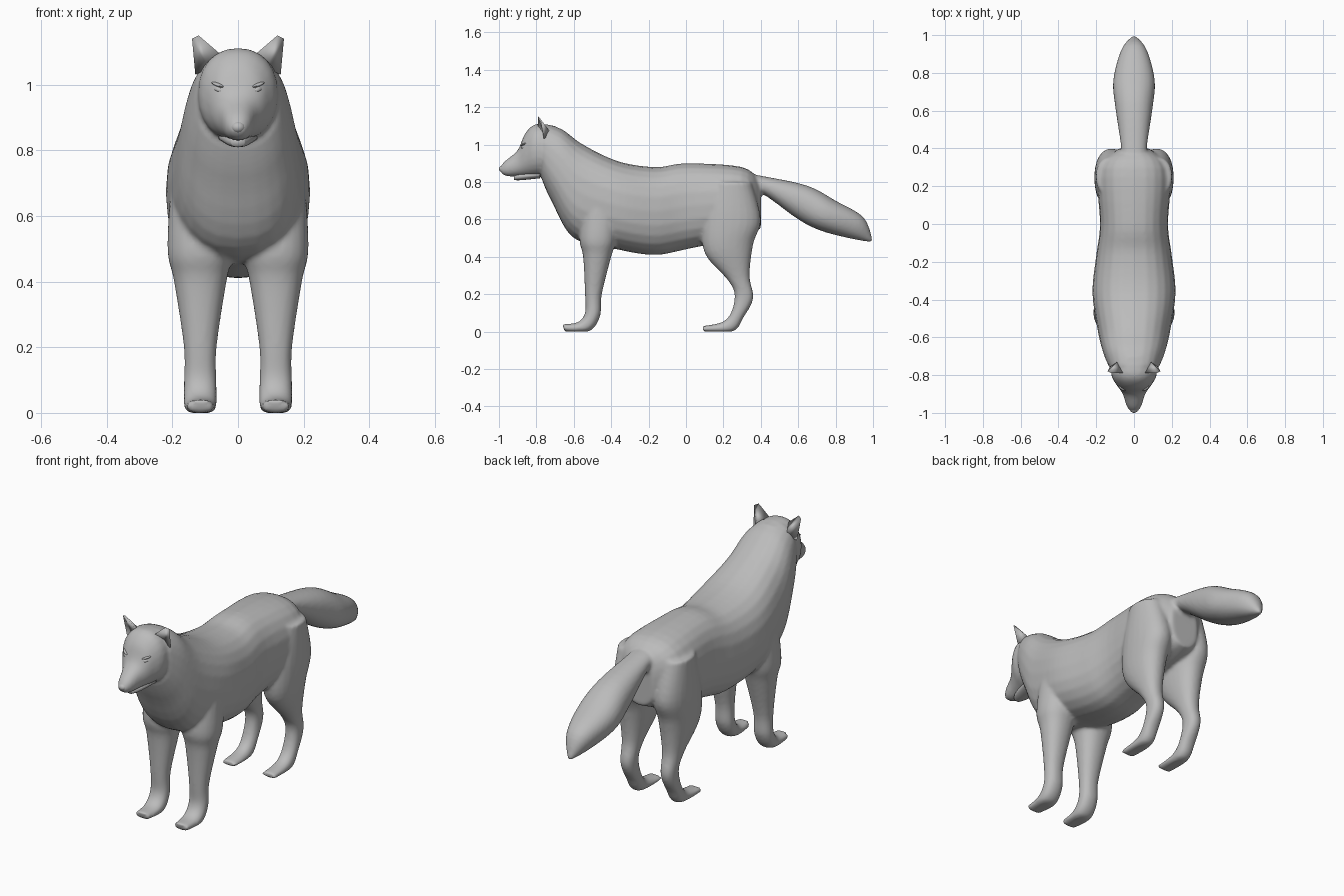
import bpy, bmesh, math
from mathutils import Vector

cube = bpy.data.objects.get("Cube")
if cube:
    bpy.data.objects.remove(cube, do_unlink=True)

GREY = (.5, .5, .5, 1)
fur = bpy.data.materials.new("grey fur")
fur.use_nodes = True
fur.diffuse_color = GREY
fur.node_tree.nodes["Principled BSDF"].inputs["Base Color"].default_value = GREY


def finish(name, bm):
    bmesh.ops.recalc_face_normals(bm, faces=bm.faces)
    mesh = bpy.data.meshes.new(name)
    bm.to_mesh(mesh)
    bm.free()
    mesh.materials.append(fur)
    mesh.shade_smooth()
    obj = bpy.data.objects.new(name, mesh)
    bpy.context.collection.objects.link(obj)
    return obj


def curve_through(rows, steps=5):
    """Catmull-Rom interpolation of the ring settings."""
    smooth_rows = []
    last = len(rows) - 1
    for i in range(last):
        before, start = rows[max(i - 1, 0)], rows[i]
        end, after = rows[i + 1], rows[min(i + 2, last)]
        for k in range(steps):
            t = k / steps
            smooth_rows.append([
                q + t / 2 * (r - p + t * (2 * p - 5 * q + 4 * r - s + t * (3 * (q - r) + s - p)))
                for p, q, r, s in zip(before, start, end, after)])
    return smooth_rows + [rows[last]]


def squared(value, power):
    """Push a sine or cosine outwards for a fuller cross-section."""
    return math.copysign(abs(value) ** (2 / power), value)


def loft(name, rows, centre_x=0, power=2.2, sides=24):
    """Skin rings given as (y, z) of one edge, (y, z) of the opposite edge, half width."""
    bm = bmesh.new()
    rings = []
    for near_y, near_z, far_y, far_z, half_width in curve_through(rows):
        near, far = Vector((0, near_y, near_z)), Vector((0, far_y, far_z))
        ring = []
        for k in range(sides):
            angle = math.tau * k / sides
            point = (near + far) / 2 + (near - far) / 2 * squared(math.sin(angle), power)
            point.x = centre_x + half_width * squared(math.cos(angle), power)
            point.z = max(point.z, 0)
            ring.append(bm.verts.new(point))
        rings.append(ring)
    for ring, following in zip(rings, rings[1:]):
        for k in range(sides):
            n = (k + 1) % sides
            bm.faces.new((ring[k], ring[n], following[n], following[k]))
    bm.faces.new(rings[0])
    bm.faces.new(rings[-1])
    return finish(name, bm)


def pebble(name, location, size, tilt=0, turn=0):
    """Small stretched sphere."""
    bm = bmesh.new()
    bmesh.ops.create_uvsphere(bm, u_segments=16, v_segments=8, radius=1)
    obj = finish(name, bm)
    obj.location = location
    obj.scale = size
    obj.rotation_euler = (0, tilt, turn)


# Trunk: rump to ruff
trunk = loft("body", [
    (.4, .8, .4, .55, .08),
    (.3, .88, .27, .5, .19),
    (0, .9, 0, .44, .18),
    (-.16, .88, -.17, .41, .2),
    (-.36, .91, -.37, .44, .22),
    (-.55, 1, -.6, .5, .19),
    (-.66, 1.08, -.72, .7, .16),
    (-.75, 1.11, -.77, .81, .13)], power=2.4)

# Skull and muzzle
head = loft("head", [
    (-.7, 1.1, -.7, .83, .12),
    (-.8, 1.11, -.8, .83, .12),
    (-.86, 1.06, -.85, .83, .09),
    (-.9, .97, -.9, .83, .06),
    (-.97, .91, -.95, .83, .04),
    (-1, .87, -.98, .84, .02)])

# Tail
tail = loft("tail", [
    (.35, .84, .35, .74, .07),
    (.42, .83, .42, .73, .07),
    (.65, .78, .6, .6, .1),
    (.8, .7, .72, .54, .11),
    (.95, .61, .87, .5, .07),
    (1, .48, .98, .48, .01)])

# Legs, from the trunk down to the toes
front_leg = [
    (-.55, .7, -.35, .7, .09),
    (-.57, .5, -.37, .5, .1),
    (-.55, .4, -.4, .4, .08),
    (-.54, .2, -.45, .2, .05),
    (-.54, .1, -.46, .08, .05),
    (-.58, .05, -.52, 0, .05),
    (-.66, .04, -.65, 0, .04)]
hind_leg = [
    (.15, .8, .35, .8, .08),
    (.09, .6, .4, .6, .09),
    (.1, .42, .36, .47, .08),
    (.22, .28, .34, .3, .05),
    (.26, .2, .36, .18, .04),
    (.24, .1, .31, .08, .04),
    (.19, .05, .25, 0, .04),
    (.09, .03, .09, 0, .04)]

pieces = [trunk, head, tail]
for label, side in (("left", 1), ("right", -1)):
    pieces.append(loft(label + "_front_leg", front_leg, side * .115))
    pieces.append(loft(label + "_hind_leg", hind_leg, side * .12))

    # Pointed ear with a hollow front
    bm = bmesh.new()
    outer, inner, back, hollow, tip, edge = (
        bm.verts.new((side * x, y, z)) for x, y, z in (
            (.13, -.76, 1.03), (.05, -.79, 1.09), (.08, -.72, 1.06),
            (.09, -.76, 1.05), (.12, -.79, 1.15), (.14, -.78, 1.14)))
    for corners in ((outer, edge, hollow), (edge, tip, hollow), (tip, inner, hollow),
                    (tip, back, inner), (tip, edge, back), (edge, outer, back),
                    (outer, hollow, back), (hollow, inner, back)):
        bm.faces.new(corners)
    finish(label + "_ear", bm)

    # Eye under a slanted brow
    pebble(label + "_eye", (side * .058, -.868, .985), (.017, .012, .01), -side * .3, side * .6)
    pebble(label + "_brow", (side * .06, -.866, 1), (.024, .014, .006), -side * .3, side * .6)

# Blend trunk, head, tail and legs into one coat
with bpy.context.temp_override(active_object=trunk, object=trunk,
                               selected_objects=pieces, selected_editable_objects=pieces):
    bpy.ops.object.join()
remesh = trunk.modifiers.new("blend", "REMESH")
remesh.mode = "VOXEL"
remesh.voxel_size = .009
remesh.use_smooth_shade = True
relax = trunk.modifiers.new("relax", "SMOOTH")
relax.factor = .5
relax.iterations = 6

# Lower jaw and nose
loft("lower_jaw", [
    (-.78, .86, -.78, .82, .06),
    (-.88, .85, -.88, .81, .04),
    (-.92, .84, -.92, .81, .02)])
pebble("nose", (0, -.98, .87), (.022, .02, .018))
